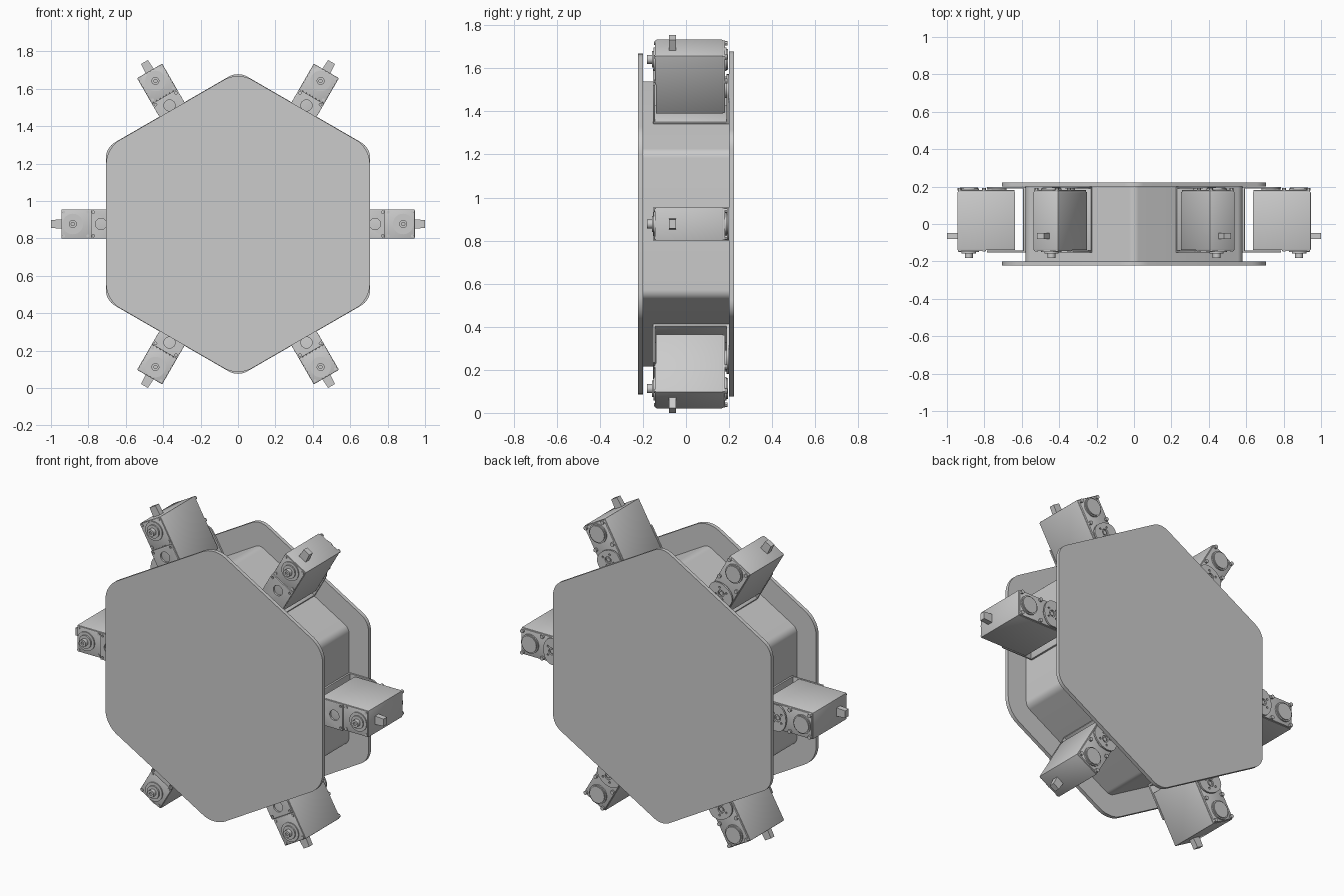
import bpy, bmesh, math
from mathutils import Matrix, Vector

cube = bpy.data.objects.get("Cube")
if cube:
    bpy.data.objects.remove(cube, do_unlink=True)

CZ = 0.877          # height of the hub axis
HALF = 0.0775       # half width of a servo

grey = bpy.data.materials.new("light_grey")
grey.use_nodes = True
grey.diffuse_color = (0.6, 0.6, 0.6, 1)
grey.node_tree.nodes["Principled BSDF"].inputs["Base Color"].default_value = (0.6, 0.6, 0.6, 1)


def finish(name, bm):
    bmesh.ops.recalc_face_normals(bm, faces=bm.faces)
    mesh = bpy.data.meshes.new(name)
    bm.to_mesh(mesh)
    bm.free()
    mesh.materials.append(grey)
    obj = bpy.data.objects.new(name, mesh)
    bpy.context.collection.objects.link(obj)
    return obj


def smooth(obj):
    bpy.ops.object.select_all(action="DESELECT")
    obj.select_set(True)
    bpy.context.view_layer.objects.active = obj
    bpy.ops.object.shade_smooth_by_angle(angle=math.radians(30))


def prism(name, outline, y0, y1):
    """Extrude an (x, z) outline along y."""
    bm = bmesh.new()
    face = bm.faces.new([bm.verts.new((x, y0, z)) for x, z in outline])
    new = bmesh.ops.extrude_face_region(bm, geom=[face])["geom"]
    verts = [v for v in new if isinstance(v, bmesh.types.BMVert)]
    bmesh.ops.translate(bm, verts=verts, vec=(0, y1 - y0, 0))
    return finish(name, bm)


def rounded_hexagon(apothem, radius, steps=8):
    reach = (apothem - radius) / math.cos(math.pi / 6)
    points = []
    for corner in range(6):
        a = math.radians(30 + 60 * corner)
        for i in range(steps + 1):
            b = a + math.radians(60 * i / steps - 30)
            points.append((reach * math.cos(a) + radius * math.cos(b),
                           CZ + reach * math.sin(a) + radius * math.sin(b)))
    return points


def box(name, low, high, bevel=0):
    bm = bmesh.new()
    low, high = Vector(low), Vector(high)
    size = high - low
    bmesh.ops.create_cube(bm, size=1, matrix=Matrix.Translation((low + high) / 2)
                          @ Matrix.Diagonal((*size, 1)))
    if bevel:
        bmesh.ops.bevel(bm, geom=bm.edges[:], offset=bevel, segments=2, profile=0.5, affect="EDGES")
    return finish(name, bm)


def disc(name, spots, y0, y1, radius, sides=32):
    """Cylinders along y at each (x, z) spot."""
    bm = bmesh.new()
    for x, z in spots:
        bmesh.ops.create_cone(bm, cap_ends=True, segments=sides, radius1=radius, radius2=radius,
                              depth=y1 - y0, matrix=Matrix.Translation((x, (y0 + y1) / 2, z))
                              @ Matrix.Rotation(math.pi / 2, 4, "X"))
    return finish(name, bm)


def cut(target, cutter):
    cutter.hide_render = True
    mod = target.modifiers.new("holes", "BOOLEAN")
    mod.operation, mod.object, mod.solver = "DIFFERENCE", cutter, "EXACT"
    bpy.context.view_layer.objects.active = target
    bpy.ops.object.modifier_apply(modifier=mod.name)
    bpy.data.objects.remove(cutter, do_unlink=True)


# Hub: hexagonal drum between two cover plates
for part in (prism("hub_drum", rounded_hexagon(0.58, 0.05), -0.2, 0.2),
             prism("front_plate", rounded_hexagon(0.705, 0.15), -0.222, -0.2),
             prism("back_plate", rounded_hexagon(0.707, 0.1), 0.2, 0.222)):
    smooth(part)

# One servo pointing along +x, with its axis at z = 0
parts = []
body = box("servo_body", (0.635, -0.14, -HALF), (0.945, 0.172, HALF), 0.004)
lid = box("servo_lid", (0.638, 0.168, -HALF + 0.003), (0.942, 0.181, HALF - 0.003), 0.003)
front_lid = box("servo_front_panel", (0.79, -0.144, -HALF + 0.003), (0.942, -0.138, HALF - 0.003), 0.001)
parts += [body, lid, front_lid]

# Output shaft on the front and round cap on the back
AX = 0.883
parts += [disc("shaft_flange", [(AX, 0)], -0.15, -0.138, 0.055),
          disc("shaft_collar", [(AX, 0)], -0.158, -0.148, 0.038),
          disc("output_shaft", [(AX, 0)], -0.181, -0.15, 0.021, 24),
          disc("back_cap", [(AX, 0)], 0.178, 0.195, 0.048),
          disc("back_cap_rim", [(AX, 0)], 0.178, 0.189, 0.055)]
shaft_hole = disc("shaft_hole", [(AX, 0)], -0.19, -0.172, 0.009, 16)
cut(parts[-3], shaft_hole)

# Corner screws on both faces
corners = [(x, s * 0.063) for x in (0.803, 0.932) for s in (-1, 1)]
parts += [disc("front_screws", corners, -0.148, -0.14, 0.008, 12),
          disc("back_screws", corners, 0.178, 0.192, 0.011, 12)]

# Cable plug at the outer end, slightly tapered
plug = box("cable_plug", (0.94, -0.079, -0.025), (1.0, -0.047, 0.025))
for v in plug.data.vertices:
    if v.co.x > 0.97:
        v.co.z *= 0.85
parts.append(plug)

# U bracket: base on the drum and one arm on each face
base = box("bracket_base", (0.58, -0.153, -HALF), (0.593, 0.199, HALF), 0.004)
front_arm = box("bracket_front_arm", (0.582, -0.153, -HALF), (0.787, -0.143, HALF), 0.002)
HX = 0.732
arc = [(HX + 0.055 * math.cos(a), HALF * math.sin(a))
       for a in (math.radians(-90 + 10 * i) for i in range(19))]
back_arm = prism("bracket_back_arm", [(0.582, -HALF)] + arc + [(0.582, HALF)], 0.189, 0.199)
cut(front_arm, disc("arm_hole", [(HX, 0)], -0.16, -0.1425, 0.03))
cut(front_arm, disc("arm_screw_holes", [(0.773, s * 0.063) for s in (-1, 1)], -0.16, -0.1425, 0.007, 12))
cut(back_arm, disc("back_arm_hole", [(HX, 0)], 0.186, 0.21, 0.02))
bolt_ring = [(HX + 0.035 * math.cos(a), 0.035 * math.sin(a))
             for a in (math.radians(45 + 90 * i) for i in range(4))]
cut(back_arm, disc("bolt_holes", bolt_ring, 0.186, 0.21, 0.006, 12))
parts += [base, front_arm, back_arm,
          disc("idler_hub", [(HX, 0)], 0.178, 0.19, 0.05),
          disc("idler_screw", [(HX, 0)], 0.185, 0.196, 0.012, 16)]

# Six servos around the hub
for part in parts:
    smooth(part)
    name = part.name
    for i in range(6):
        copy = part if i == 0 else part.copy()
        if i:
            bpy.context.collection.objects.link(copy)
        copy.name = f"{name}_{i + 1}"
        copy.matrix_world = Matrix.Translation((0, 0, CZ)) @ Matrix.Rotation(math.radians(60 * i), 4, "Y")
